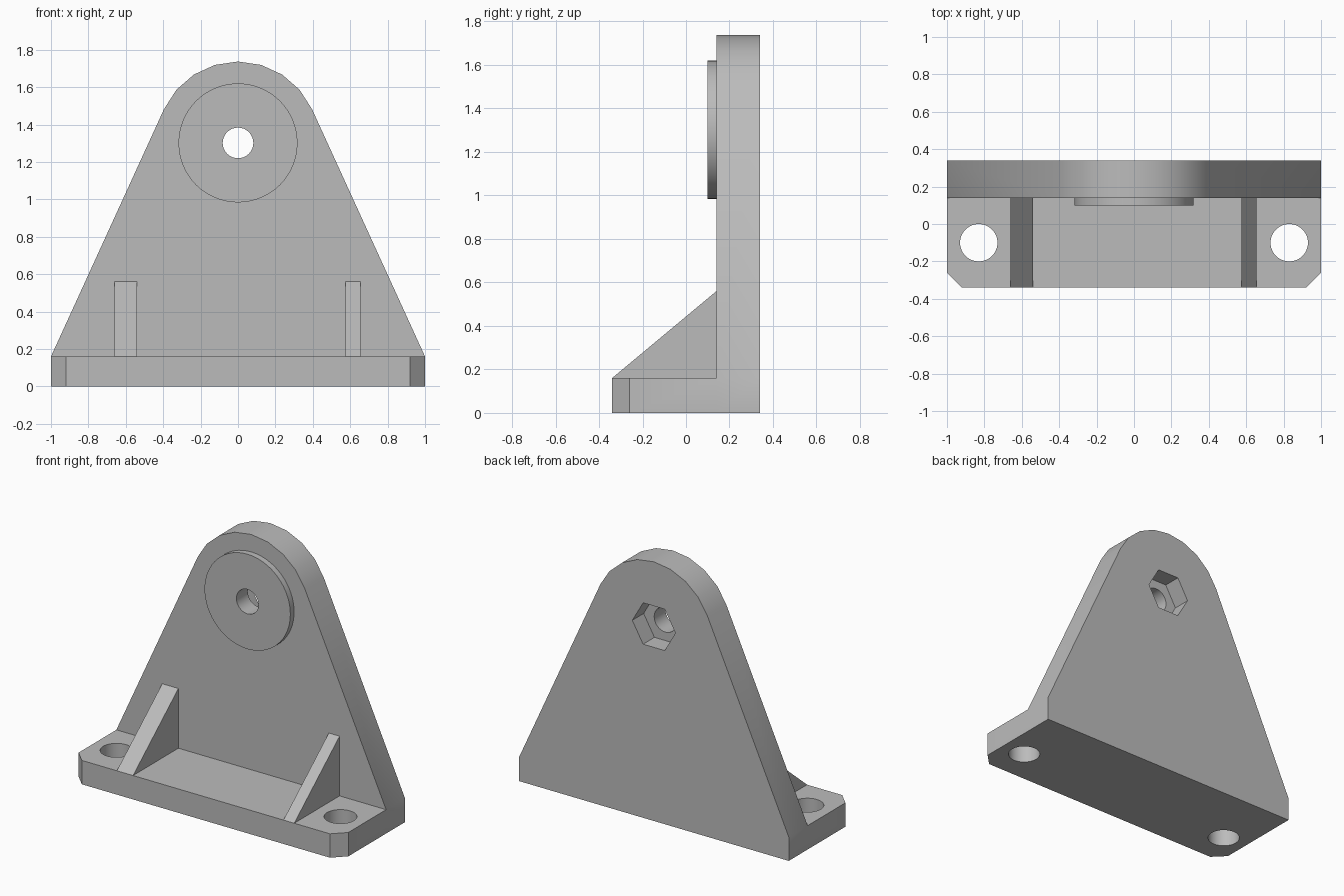
import bpy, bmesh
from math import sin, cos, pi, radians
from mathutils import Vector

if "Cube" in bpy.data.objects:
    bpy.data.objects.remove(bpy.data.objects["Cube"])

grey = bpy.data.materials.new("plain grey")
grey.use_nodes = True
grey.diffuse_color = (0.5, 0.5, 0.5, 1)
grey.node_tree.nodes["Principled BSDF"].inputs["Base Color"].default_value = (0.5, 0.5, 0.5, 1)


def prism(name, outline, offset):
    """Extrude a closed 3D outline along an offset."""
    bm = bmesh.new()
    face = bm.faces.new([bm.verts.new(p) for p in outline])
    ext = bmesh.ops.extrude_face_region(bm, geom=[face])
    bmesh.ops.translate(bm, vec=Vector(offset),
                        verts=[v for v in ext["geom"] if isinstance(v, bmesh.types.BMVert)])
    bmesh.ops.recalc_face_normals(bm, faces=bm.faces)
    mesh = bpy.data.meshes.new(name)
    bm.to_mesh(mesh)
    bm.free()
    mesh.materials.append(grey)
    ob = bpy.data.objects.new(name, mesh)
    bpy.context.collection.objects.link(ob)
    return ob


def ring(radius, n):
    return [(radius * cos(2 * pi * i / n), radius * sin(2 * pi * i / n)) for i in range(n)]


def combine(target, tool, operation):
    """Apply an exact boolean and discard the tool."""
    bpy.context.view_layer.objects.active = target
    mod = target.modifiers.new(operation, "BOOLEAN")
    mod.operation, mod.solver, mod.object = operation, "EXACT", tool
    bpy.ops.object.modifier_apply(modifier=mod.name)
    bpy.data.objects.remove(tool)


BASE_H, BACK, FRONT, FACE = 0.16, 0.34, -0.34, 0.14
HUB_Z, HUB_R = 1.302, 0.435

# Upright plate: tapered sides meeting a rounded top
start = radians(24.4)
arc = [start + (pi - 2 * start) * i / 8 for i in range(9)]
outline = [(-1, 0), (1, 0), (1, BASE_H)]
outline += [(HUB_R * cos(a), HUB_Z + HUB_R * sin(a)) for a in arc]
outline += [(-1, BASE_H)]
bracket = prism("bracket_body", [(x, FACE, z) for x, z in outline], (0, BACK - FACE, 0))

# Foot with clipped front corners
c = 0.08
foot = [(-1, BACK), (-1, FRONT + c), (-1 + c, FRONT), (1 - c, FRONT), (1, FRONT + c), (1, BACK)]
combine(bracket, prism("foot", [(x, y, 0) for x, y in foot], (0, 0, BASE_H)), "UNION")

# Bolt holes through the foot
for side in (-1, 1):
    hole = prism("bolt_hole", [(side * 0.83 + x, -0.1 + y, -0.1) for x, y in ring(0.1, 48)], (0, 0, 0.4))
    combine(bracket, hole, "DIFFERENCE")

# Triangular ribs, the right one wider
for x0, x1 in ((-0.66, -0.54), (0.575, 0.655)):
    tri = [(FRONT, BASE_H), (FACE, BASE_H), (FACE, 0.56)]
    combine(bracket, prism("rib", [(x0, y, z) for y, z in tri], (x1 - x0, 0, 0)), "UNION")

# Round boss, axle hole and hexagonal nut pocket
for name, radius, sides, y0, depth, op in (
        ("boss", 0.318, 64, 0.1, 0.04, "UNION"),
        ("axle_hole", 0.082, 32, 0, 0.5, "DIFFERENCE"),
        ("nut_pocket", 0.16, 6, 0.22, 0.2, "DIFFERENCE")):
    part = prism(name, [(x, y0, HUB_Z + z) for x, z in ring(radius, sides)], (0, depth, 0))
    combine(bracket, part, op)

# Smooth round walls, keep hard edges sharp
bpy.ops.object.select_all(action="DESELECT")
bracket.select_set(True)
bpy.context.view_layer.objects.active = bracket
bpy.ops.object.shade_smooth_by_angle(angle=radians(30))
